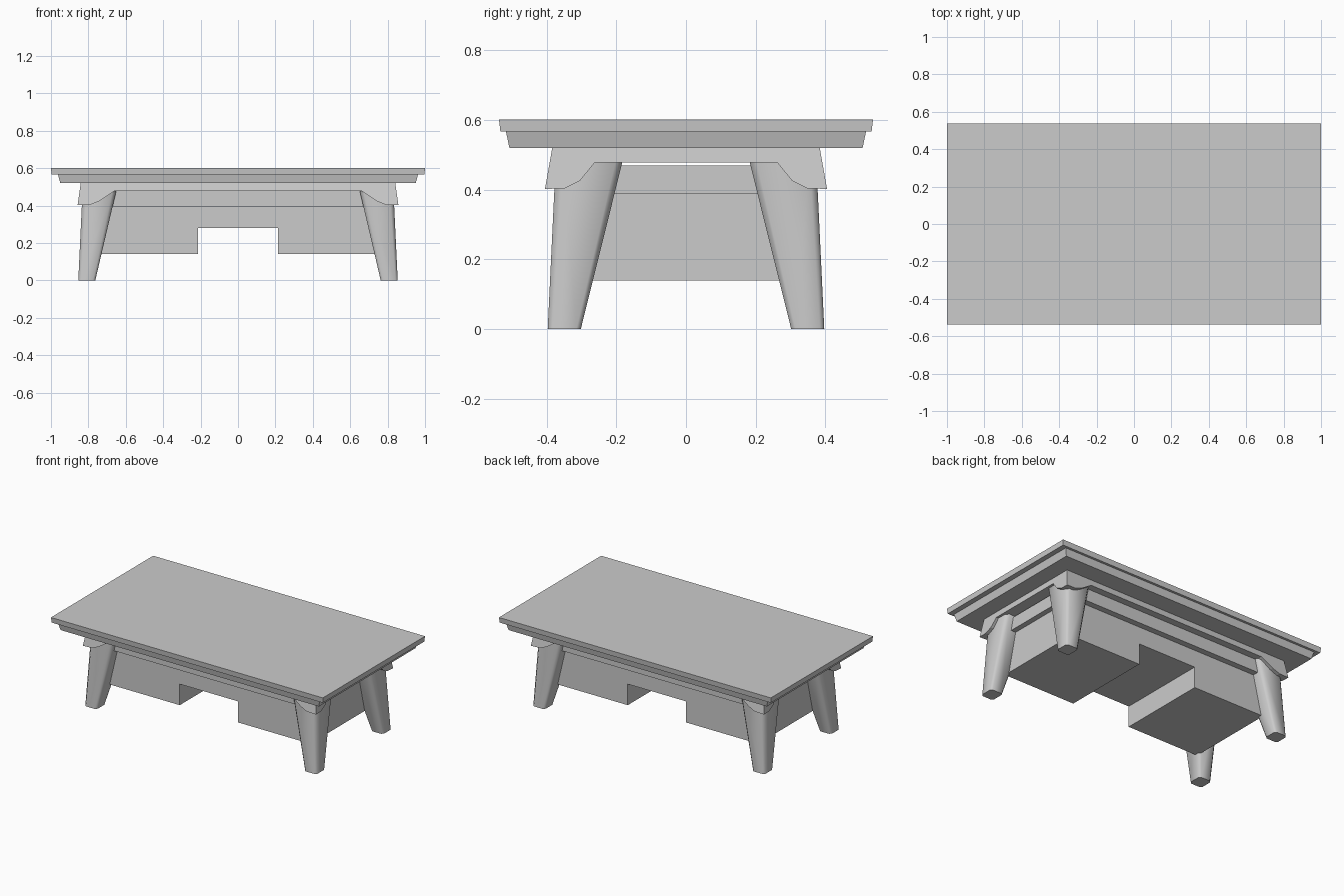
import bpy, bmesh

if "Cube" in bpy.data.objects:
    bpy.data.objects.remove(bpy.data.objects["Cube"], do_unlink=True)

grey = bpy.data.materials.new("plain grey")
grey.use_nodes = True
grey.diffuse_color = (0.6, 0.6, 0.6, 1)
grey.node_tree.nodes["Principled BSDF"].inputs["Base Color"].default_value = (0.6, 0.6, 0.6, 1)


def finish(name, bm, mirror=(False, False)):
    bmesh.ops.recalc_face_normals(bm, faces=bm.faces)
    mesh = bpy.data.meshes.new(name)
    bm.to_mesh(mesh)
    bm.free()
    mesh.materials.append(grey)
    obj = bpy.data.objects.new(name, mesh)
    bpy.context.collection.objects.link(obj)
    if any(mirror):
        mod = obj.modifiers.new("mirror", "MIRROR")
        mod.use_axis = (mirror[0], mirror[1], False)
        mod.use_mirror_merge = False
    return obj


def loft(bm, low, high, smooth=False):
    """Join two matching outlines with side faces and caps."""
    a = [bm.verts.new(p) for p in low]
    b = [bm.verts.new(p) for p in high]
    bm.faces.new(a)
    bm.faces.new(b)
    for i in range(len(a)):
        j = (i + 1) % len(a)
        bm.faces.new((a[i], a[j], b[j], b[i])).smooth = smooth


def rect(x0, x1, y0, y1, z):
    return [(x0, y0, z), (x1, y0, z), (x1, y1, z), (x0, y1, z)]


def slab(name, z0, x0, y0, z1, x1, y1):
    bm = bmesh.new()
    loft(bm, rect(-x0, x0, -y0, y0, z0), rect(-x1, x1, -y1, y1, z1))
    return finish(name, bm)


# Stepped top and the flared apron below it
APRON_TOP, APRON_LOW = 0.52, 0.478


def flare_x(z):
    return 0.841 + (APRON_TOP - z) * 0.14


def flare_y(z):
    return 0.384 + (APRON_TOP - z) * 0.178


slab("table_top", 0.567, 0.997, 0.533, 0.602, 1.0, 0.537)
slab("top_moulding", APRON_TOP, 0.95, 0.507, 0.567, 0.963, 0.517)
slab("apron", APRON_LOW, flare_x(APRON_LOW), flare_y(APRON_LOW),
     APRON_TOP, flare_x(APRON_TOP), flare_y(APRON_TOP))

# Corner brackets: the underside curves up along both directions
bm = bmesh.new()
heights = [0.402, 0.404, 0.425, APRON_LOW]
xs = [0.86, 0.79, 0.74, 0.66]
ys = [0.405, 0.348, 0.305, 0.262]
grid = []
for i, x in enumerate(xs):
    row = []
    for j, y in enumerate(ys):
        z = max(heights[i], heights[j])
        row.append(bm.verts.new((flare_x(z) if i == 0 else x,
                                 flare_y(z) if j == 0 else y, z)))
    grid.append(row)
for i in range(len(xs) - 1):
    for j in range(len(ys) - 1):
        bm.faces.new((grid[i][j], grid[i + 1][j], grid[i + 1][j + 1], grid[i][j + 1]))
ext = bmesh.ops.extrude_face_region(bm, geom=bm.faces[:], use_keep_orig=True)
for v in [g for g in ext["geom"] if isinstance(g, bmesh.types.BMVert)]:
    if v.co.x > 0.8:
        v.co.x = flare_x(APRON_LOW)
    if v.co.y > 0.36:
        v.co.y = flare_y(APRON_LOW)
    v.co.z = APRON_LOW
bmesh.ops.remove_doubles(bm, verts=bm.verts, dist=0.0005)
finish("corner_bracket", bm, (True, True))


# Tapered legs with softly bevelled corners
def leg_section(x0, x1, y0, y1, z, c):
    return [(x0 + c, y0, z), (x1 - c, y0, z), (x1, y0 + c, z), (x1, y1 - c, z),
            (x1 - c, y1, z), (x0 + c, y1, z), (x0, y1 - c, z), (x0, y0 + c, z)]


bm = bmesh.new()
loft(bm, leg_section(0.763, 0.854, 0.302, 0.397, 0, 0.013),
     leg_section(0.65, 0.831, 0.182, 0.374, 0.482, 0.02), smooth=True)
finish("leg", bm, (True, True))

# Drawer body with a knee opening running through it
outline = [(-0.745, 0.46), (-0.745, 0.14), (-0.215, 0.14), (-0.215, 0.28),
           (0.215, 0.28), (0.215, 0.14), (0.745, 0.14), (0.745, 0.46)]
bm = bmesh.new()
loft(bm, [(x, -0.305, z) for x, z in outline], [(x, 0.305, z) for x, z in outline])
finish("drawer_body", bm)

# Rails between the legs
bm = bmesh.new()
loft(bm, rect(-0.74, 0.74, 0.29, 0.345, 0.395), rect(-0.74, 0.74, 0.29, 0.345, APRON_LOW))
finish("long_rail", bm, (False, True))
bm = bmesh.new()
loft(bm, rect(0.73, 0.78, -0.29, 0.29, 0.388), rect(0.73, 0.78, -0.29, 0.29, 0.47))
finish("side_rail", bm, (True, False))
